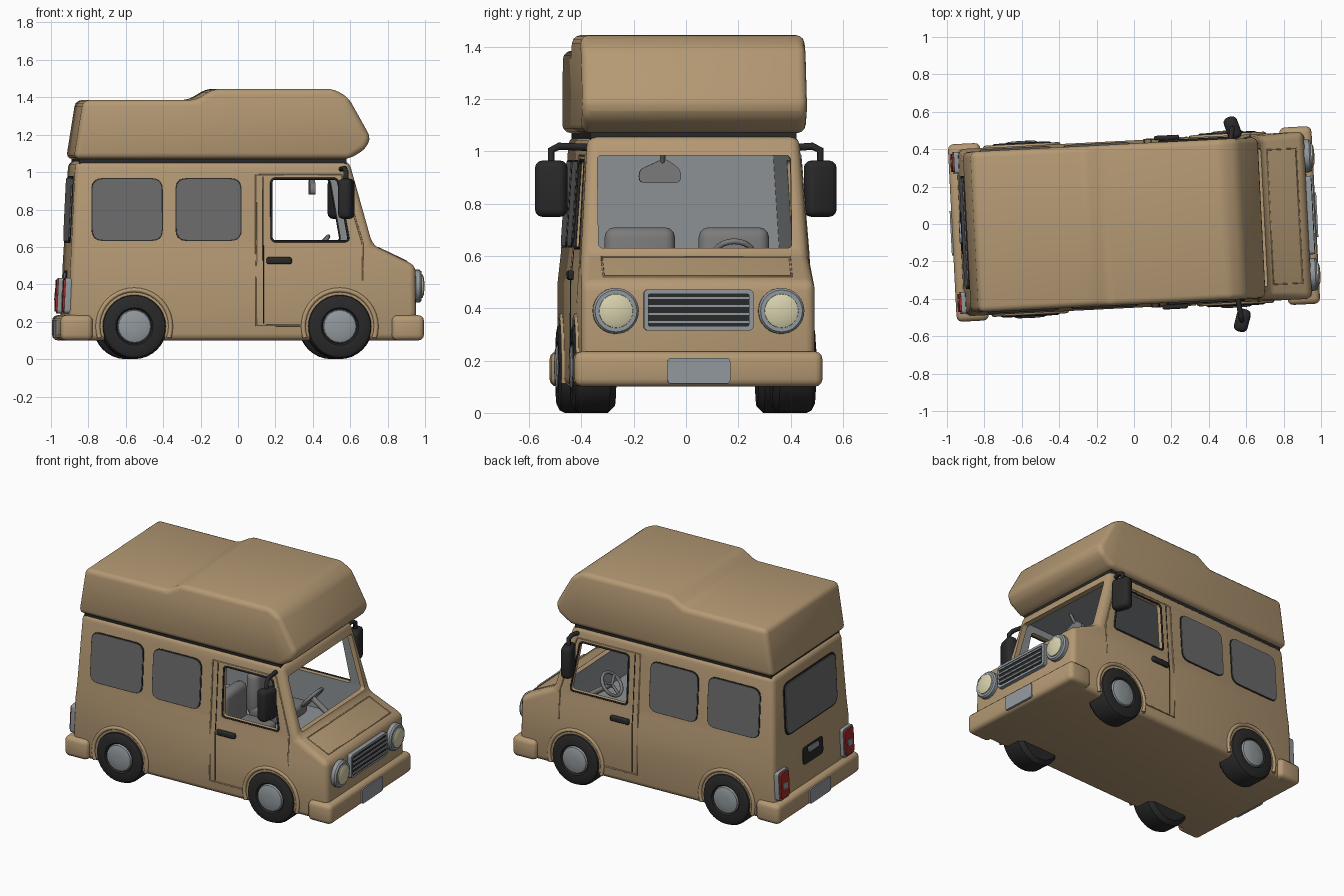
import bpy, bmesh, math
from mathutils import Vector, Matrix

if "Cube" in bpy.data.objects:
    bpy.data.objects.remove(bpy.data.objects["Cube"])

def mat(name, r, g, b):
    m = bpy.data.materials.new(name)
    m.diffuse_color = (r, g, b, 1)
    m.use_nodes = True
    m.node_tree.nodes["Principled BSDF"].inputs["Base Color"].default_value = m.diffuse_color
    return m

TAN = mat("tan paint", .46, .32, .175)
DARK = mat("black rubber", .022, .022, .023)
GLASS = mat("dark grey glass", .15, .15, .152)
STEEL = mat("blue grey metal", .29, .32, .34)
INNER = mat("cabin grey", .27, .29, .30)
SEAT = mat("seat grey", .2, .2, .2)
CREAM = mat("cream lens", .68, .64, .42)
RED = mat("red lens", .35, .025, .02)

def finish(name, bm, mats, bevel=0, seg=3, index=0):
    """Bevel the sharp edges, then make a smooth-by-angle object."""
    bmesh.ops.recalc_face_normals(bm, faces=bm.faces)
    if bevel:
        es = [e for e in bm.edges if len(e.link_faces) == 2 and e.calc_face_angle(0) > .3]
        bmesh.ops.bevel(bm, geom=es, offset=bevel, segments=seg, profile=.5,
                        affect='EDGES', clamp_overlap=True)
    for f in bm.faces:
        f.material_index = index
    me = bpy.data.meshes.new(name)
    bm.to_mesh(me)
    bm.free()
    ob = bpy.data.objects.new(name, me)
    bpy.context.collection.objects.link(ob)
    for m in mats:
        me.materials.append(m)
    smooth(ob)
    return ob

def smooth(ob):
    bpy.ops.object.select_all(action='DESELECT')
    ob.select_set(True)
    bpy.context.view_layer.objects.active = ob
    bpy.ops.object.shade_smooth_by_angle(angle=math.radians(35))

def loft(name, rings, mats, bevel=0, seg=3, index=0):
    """Skin a list of equal closed rings and cap both ends."""
    bm = bmesh.new()
    vs = [[bm.verts.new(p) for p in r] for r in rings]
    n = len(vs[0])
    for a, b in zip(vs, vs[1:]):
        for i in range(n):
            bm.faces.new((a[i], a[(i + 1) % n], b[(i + 1) % n], b[i]))
    bm.faces.new(vs[0])
    bm.faces.new(vs[-1])
    return finish(name, bm, mats, bevel, seg, index)

def rows(name, rs, mats, bevel=0, index=0):
    """Stacked rectangles: (z, x rear, x front, half width)."""
    return loft(name, [[(a, -w, z), (b, -w, z), (b, w, z), (a, w, z)] for z, a, b, w in rs],
                mats, bevel, 3, index)

def box(name, x0, x1, y0, y1, z0, z1, m, bevel=.015, rot=None):
    ob = loft(name, [[(x0, y0, z), (x1, y0, z), (x1, y1, z), (x0, y1, z)] for z in (z0, z1)],
              [m], bevel)
    if rot:
        c = Matrix.Translation(((x0 + x1) / 2, (y0 + y1) / 2, (z0 + z1) / 2))
        ob.data.transform(c @ Matrix.Rotation(rot[1], 4, rot[0]) @ c.inverted())
    return ob

def rounded(pts, r, n=5):
    """Round the corners of a 2D polygon."""
    out = []
    for i, p in enumerate(pts):
        p = Vector(p)
        a = p + (Vector(pts[i - 1]) - p).normalized() * r
        b = p + (Vector(pts[(i + 1) % len(pts)]) - p).normalized() * r
        for k in range(n + 1):
            t = k / n
            out.append((1 - t) ** 2 * a + 2 * t * (1 - t) * p + t * t * b)
    return out

def rect(u0, u1, v0, v1, r):
    return rounded([(u0, v0), (u1, v0), (u1, v1), (u0, v1)], r)

def plate(name, outline, surf, d0, d1, m):
    """Flat panel on a surface, from depth d0 to d1 outward."""
    return loft(name, [[surf(p[0], p[1], d) for p in outline] for d in (d0, d1)], [m])

def half(z):
    return .447 if z < .5 else .447 - .012 * (z - .5) / .11 if z < .61 else .435 - .03 * (z - .61) / .45

def side(s):
    return lambda u, v, d: (u, s * (half(v) + d), v)

def rear(u, v, d):
    return (-.935 + .045 * max(0, v - .1) / .96 - d, u, v)

def facing(x, s=1):
    return lambda u, v, d: (x + s * d, u, v)

def lathe(name, prof, c, axis, m, n=32):
    """Revolve (radius, offset) pairs about an axis through c."""
    q = Vector((0, 0, 1)).rotation_difference(Vector(axis))
    return loft(name, [[Vector(c) + q @ Vector((r * math.cos(2 * math.pi * i / n),
                r * math.sin(2 * math.pi * i / n), h)) for i in range(n)] for r, h in prof], [m])

def tube(name, pts, r, m, closed=False):
    cu = bpy.data.curves.new(name, 'CURVE')
    cu.dimensions = '3D'
    cu.bevel_depth = r
    cu.bevel_resolution = 2
    cu.use_fill_caps = True
    sp = cu.splines.new('POLY')
    sp.points.add(len(pts) - 1)
    for q, p in zip(sp.points, pts):
        q.co = (*p, 1)
    sp.use_cyclic_u = closed
    cu.materials.append(m)
    ob = bpy.data.objects.new(name, cu)
    bpy.context.collection.objects.link(ob)
    return ob

# Body shell with hollow cabin, windscreen and door window openings
body = rows("body", [(.10, -.935, .935, .447), (.5, -.918, .93, .447),
                     (.61, -.912, .70, .435), (1.06, -.89, .575, .405)], [TAN, INNER], .035)
door_win = rounded([(.157, .63), (.572, .63), (.512, .965), (.157, .965)], .025)
cutters = [
    rows("cabin_cutter", [(.40, -.84, .665, .40), (.62, -.84, .665, .40), (1.01, -.84, .55, .375)],
         [TAN, INNER], 0, 1),
    loft("windscreen_cutter", [[(x, p[0], p[1]) for p in rect(-.37, .37, .63, .985, .02)]
                               for x in (.45, .9)], [TAN, INNER]),
    loft("door_window_cutter", [[(p[0], y, p[1]) for p in door_win] for y in (-.7, .7)],
         [TAN, INNER])]
for c in cutters:
    c.hide_render = True
    b = body.modifiers.new(c.name, 'BOOLEAN')
    b.operation, b.solver, b.object = 'DIFFERENCE', 'EXACT', c
    bpy.context.view_layer.objects.active = body
    bpy.ops.object.modifier_apply(modifier=b.name)
    bpy.data.objects.remove(c)
smooth(body)

# Raised roof and its seal
prof = [(-.90, 1.07), (.575, 1.07), (.665, 1.125), (.69, 1.185), (.57, 1.40), (.49, 1.445),
        (-.15, 1.445), (-.25, 1.385), (-.85, 1.385)]
loft("raised_roof", [[(x, y, z) for x, z in prof] for y in (-.43, .43)], [TAN], .035)
box("roof_seal", -.87, .56, -.395, .395, 1.04, 1.09, DARK, 0)

# Bumpers with number plates
for n, s in (("front", 1), ("rear", -1)):
    x = sorted((s * .80, s * .973))
    box(n + "_bumper", *x, -.475, .475, .10, .235, TAN, .03)
    plate(n + "_plate", rect(-.12, .12, .112, .21, .015), facing(s * .973, s), -.01, .008, STEEL)

# Wheels, arch lips, windows and doors on both sides
for n, s in (("right", -1), ("left", 1)):
    S = side(s)
    for w, x in (("front", .522), ("rear", -.578)):
        c = (x, 0, .175)
        lathe(f"{w}_{n}_tyre", [(.15, .30), (.175, .325), (.175, .435), (.165, .455), (.145, .465),
                                (.10, .465), (.092, .452)], c, (0, s, 0), DARK)
        lathe(f"{w}_{n}_hub", [(.095, .44), (.086, .466), (.07, .472), (.02, .474)],
              c, (0, s, 0), STEEL, 20)
        tube(f"{w}_{n}_arch_lip", [(x + .195 * math.cos(a), s * .445, .175 + .195 * math.sin(a))
             for a in [math.radians(-18 + 9 * i) for i in range(25)]], .013, TAN)
    for k, (a, b) in enumerate(((-.80, -.43), (-.35, -.008))):
        plate(f"{n}_window_seal_{k}", rect(a - .006, b + .006, .632, .968, .06), S, -.01, .004, DARK)
        plate(f"{n}_window_{k}", rect(a, b, .638, .962, .055), S, -.01, .007, GLASS)
    tube(n + "_door_window_seal", [S(p[0], p[1], .001) for p in door_win], .006, DARK, True)
    # Door seam follows the front arch
    seam = [(.31, .18), (.075, .18), (.075, .55), (.075, .62), (.075, .985), (.535, .985),
            (.645, .62), (.645, .42)]
    tube(n + "_door_seam", [S(u, v, 0) for u, v in seam], .005, TAN)
    tube(n + "_door_groove", [S(.113, v, 0) for v in (.19, .5, .61, .975)], .003, DARK)
    y = sorted((s * .44, s * .465))
    box(n + "_door_handle", .13, .265, *y, .508, .545, DARK, .01)

    # Door mirror on a bent arm
    my = .486 if s > 0 else -.544
    tube(n + "_mirror_arm", [(.53, s * .39, 1.015), (.545, my - s * .03, 1.02),
                             (.55, my, 1.005), (.55, my, .93)], .014, DARK)
    box(n + "_mirror", .515, .59, my - .062, my + .062, .75, .965, DARK, .028, ('Z', s * .3))

    # Headlamps and tail lamps
    c = (.925, s * .317, .39)
    lathe(n + "_headlamp_ring", [(.088, 0), (.088, .03), (.08, .04), (.066, .04)],
          c, (1, 0, 0), STEEL)
    lathe(n + "_headlamp", [(.066, .03), (.064, .046), (.045, .054), (.01, .057)],
          c, (1, 0, 0), CREAM)
    u = s * .375
    plate(n + "_tail_frame", rect(u - .058, u + .058, .245, .435, .02), rear, -.01, .025, STEEL)
    plate(n + "_tail_lamp", rect(u - .048, u + .048, .255, .425, .02), rear, .02, .035, RED)
    plate(n + "_tail_reflector", rect(u - .025, u + .025, .315, .355, .01), rear, .03, .039, STEEL)

    # Seats
    a, b = s * .18 - .135, s * .18 + .135
    box(n + "_seat_back", .02, .11, a, b, .42, .71, SEAT, .04)
    box(n + "_seat_cushion", .04, .32, a, b, .40, .49, SEAT, .03)

# Grille with dark slots
G = facing(.93)
plate("grille_frame", rect(-.21, .21, .315, .472, .02), G, -.01, .028, STEEL)
plate("grille_back", rect(-.195, .195, .33, .457, .012), G, .02, .030, DARK)
for i in range(4):
    z = .347 + i * .031
    box("grille_bar", .95, .967, -.195, .195, z - .006, z + .006, STEEL, 0)

# Bonnet panel seam
tube("bonnet_seam", [(.73, -.36, .596), (.885, -.36, .522), (.885, .36, .522), (.73, .36, .596)],
     .005, TAN, True)

# Rear window and tailgate handle
plate("rear_window_seal", rect(-.302, .302, .622, .978, .06), rear, -.01, .006, DARK)
plate("rear_window", rect(-.292, .292, .632, .968, .055), rear, -.01, .012, GLASS)
plate("tailgate_recess", rect(-.115, .115, .36, .475, .025), rear, -.01, .007, DARK)
plate("tailgate_handle", rect(-.06, .06, .43, .462, .012), rear, 0, .016, STEEL)

# Steering wheel, column and inside mirror
c, q = Vector((.44, .16, .595)), Matrix.Rotation(math.radians(-50), 3, 'Y')
rim = [c + q @ Vector((.08 * math.cos(i * math.pi / 12), .08 * math.sin(i * math.pi / 12), 0))
       for i in range(24)]
tube("steering_wheel", rim, .011, SEAT, True)
for i in (4, 12, 20):
    tube("steering_spoke", [c, rim[i]], .009, SEAT)
tube("steering_column", [c, c + Vector((.20, 0, -.14))], .018, SEAT)
plate("inside_mirror", rounded([(-.20, .88), (-.04, .88), (-.04, .93), (-.10, .975), (-.20, .93)], .022),
      facing(.39), -.015, .015, SEAT)
tube("inside_mirror_stem", [(.39, -.11, .95), (.44, -.11, 1.02)], .01, SEAT)

# The whole van stands turned slightly to the left
turn = Matrix.Rotation(math.radians(2.9), 4, 'Z')
for ob in bpy.context.scene.objects:
    ob.matrix_world = turn
